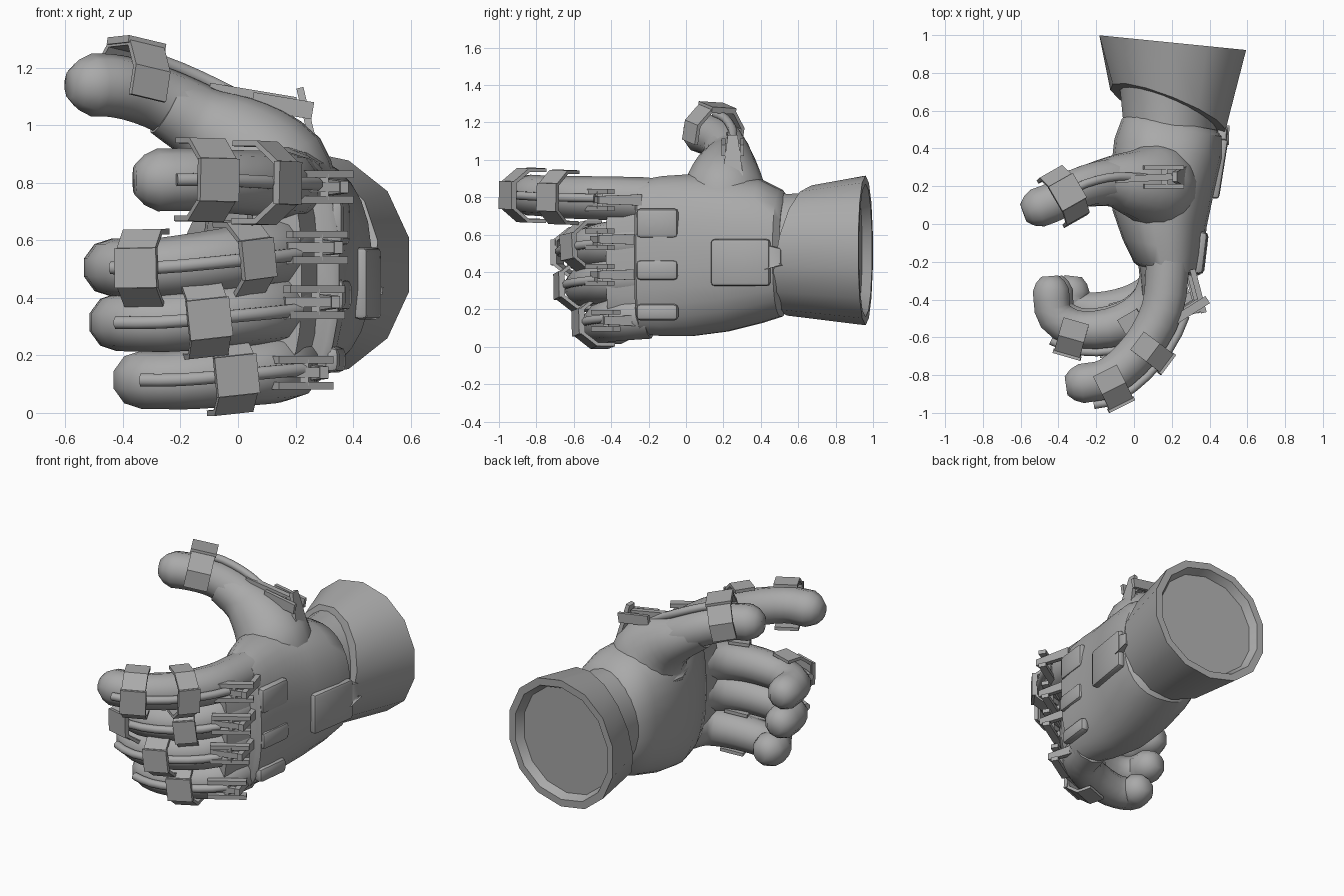
import bpy, bmesh, math
from mathutils import Vector

if "Cube" in bpy.data.objects:
    bpy.data.objects.remove(bpy.data.objects["Cube"])

grey = bpy.data.materials.new("plain grey")
grey.use_nodes = True
grey.diffuse_color = (0.4, 0.4, 0.4, 1)
grey.node_tree.nodes["Principled BSDF"].inputs["Base Color"].default_value = (0.4, 0.4, 0.4, 1)
Z = Vector((0, 0, 1))


def finish(name, bm, angle=35):
    bmesh.ops.recalc_face_normals(bm, faces=bm.faces)
    mesh = bpy.data.meshes.new(name)
    bm.to_mesh(mesh)
    bm.free()
    mesh.materials.append(grey)
    ob = bpy.data.objects.new(name, mesh)
    bpy.context.collection.objects.link(ob)
    bpy.ops.object.select_all(action='DESELECT')
    ob.select_set(True)
    bpy.context.view_layer.objects.active = ob
    if angle:
        bpy.ops.object.shade_smooth_by_angle(angle=math.radians(angle))
    return ob


def loft(name, rings, sides=12, power=2.0, angle=35):
    """Skin rings of (centre, axis, side radius, upright radius)."""
    bm = bmesh.new()
    loops = []
    for centre, axis, rs, ru in rings:
        axis = Vector(axis).normalized()
        side = axis.cross(Z).normalized()
        up = side.cross(axis)
        loop = []
        for i in range(sides):
            a = math.tau * (i + 0.5) / sides
            c, s = math.cos(a), math.sin(a)
            c = math.copysign(abs(c) ** (2 / power), c)
            s = math.copysign(abs(s) ** (2 / power), s)
            loop.append(bm.verts.new(Vector(centre) + side * c * rs + up * s * ru))
        loops.append(loop)
    for a, b in zip(loops, loops[1:]):
        for i in range(sides):
            j = (i + 1) % sides
            bm.faces.new((a[i], a[j], b[j], b[i]))
    bm.faces.new(loops[0])
    bm.faces.new(loops[-1])
    return finish(name, bm, angle)


def smooth_path(points, steps=3):
    """Catmull-Rom curve through the given points."""
    pts = [Vector(p) for p in points]
    pts = [2 * pts[0] - pts[1]] + pts + [2 * pts[-1] - pts[-2]]
    out = []
    for p0, p1, p2, p3 in zip(pts, pts[1:], pts[2:], pts[3:]):
        for k in range(steps):
            t = k / steps
            out.append(0.5 * (2 * p1 + (p2 - p0) * t + (2 * p0 - 5 * p1 + 4 * p2 - p3) * t * t
                              + (3 * p1 - p0 - 3 * p2 + p3) * t ** 3))
    return out + [pts[-2]]


def tangents(path):
    n = len(path) - 1
    return [(path[min(i + 1, n)] - path[max(i - 1, 0)]).normalized() for i in range(n + 1)]


def tube(name, path, radii, sides=10):
    return loft(name, [(p, t, r, r) for p, t, r in zip(path, tangents(path), radii)], sides, angle=46)


def block(name, a, b, width, depth, across=Z, taper=1.0, bevel=0.0):
    """Bar from a to b; width lies along the across direction."""
    a, b = Vector(a), Vector(b)
    d = (b - a).normalized()
    depth_dir = d.cross(Vector(across)).normalized()
    wide = depth_dir.cross(d)
    bm = bmesh.new()
    bmesh.ops.create_cube(bm, size=1)
    for v in bm.verts:
        x, y, z = v.co
        k = taper if x > 0 else 1
        v.co = (a + b) / 2 + d * x * (b - a).length + wide * y * width * k + depth_dir * z * depth
    if bevel:
        bmesh.ops.bevel(bm, geom=bm.edges[:], offset=bevel, segments=2, affect='EDGES', profile=0.5)
    return finish(name, bm)


def bracket(name, centre, axis, dorsal, r, width):
    """Angular clamp wrapped over the back of a finger, with a cap plate."""
    axis = axis.normalized()
    d = (dorsal - axis * dorsal.dot(axis)).normalized()
    s = axis.cross(d)
    half = [(-0.35, 1.18), (0.55, 1.18), (1.28, 0.62)]
    profile = half + [(p, -q) for p, q in reversed(half)]
    bm = bmesh.new()
    rows = [[bm.verts.new(centre + d * p * r + s * q * r + axis * e * width) for p, q in profile]
            for e in (-0.5, 0.5)]
    for i in range(len(profile) - 1):
        bm.faces.new((rows[0][i], rows[0][i + 1], rows[1][i + 1], rows[1][i]))
    solid = finish(name, bm, 0).modifiers.new("thickness", 'SOLIDIFY')
    solid.thickness = 0.02
    solid.offset = 0
    mid = centre + d * (1.28 * r + 0.012)
    block(name + "_cap", mid - axis * width * 0.54, mid + axis * width * 0.54, r * 1.3, 0.025, s)


def finger(name, points, r, clamps, dorsal=None, tendon=(2, -4), flare=0.25):
    """Finger flared at the base with a blunt tip, clamps at path fractions, and a tendon rod."""
    path = smooth_path(points)
    n = len(path)
    radii = [r * (0.95 + flare * max(0, 1 - 1.6 * i / n)) for i in range(n)]
    tans = tangents(path)
    tip, end = path[-1], tans[-1]
    tube(name, path + [tip + end * r * k for k in (0.4, 0.7)],
         radii + [r * 0.76, r * 0.45])
    outs = [dorsal or t.cross(Z) * -1 for t in tans]
    for k, f in enumerate(clamps):
        i = int(f * (n - 1))
        mix = f * (n - 1) - i
        bracket(f"{name}_clamp_{k + 1}", path[i].lerp(path[i + 1], mix), tans[i].lerp(tans[i + 1], mix),
                outs[i].lerp(outs[i + 1], mix), r, 0.14 if k == 0 else 0.12)
    rod = [p + (o - t * o.dot(t)).normalized() * (q + 0.012) for p, t, o, q in zip(path, tans, outs, radii)]
    rod = rod[tendon[0]:tendon[1]]
    tube(name + "_tendon", rod, [0.024] * len(rod), 8)


# Forearm cuff with a slanted front and a recessed, closed opening
FRONT, BACK = (0.4, 1, -0.22), (0.1, 1, 0)
loft("cuff", [((0.18, 0.60, 0.515), FRONT, 0.27, 0.30),
              ((0.18, 0.605, 0.515), FRONT, 0.33, 0.355),
              ((0.205, 0.96, 0.515), BACK, 0.40, 0.40),
              ((0.205, 0.96, 0.515), BACK, 0.355, 0.355),
              ((0.2, 0.91, 0.515), BACK, 0.33, 0.33)], 14, 2.1)

# Wrist and palm shell
loft("wrist", [((0.19, 0.75, 0.51), (0, 1, 0), 0.27, 0.32), ((0.19, 0.55, 0.51), (0, 1, 0), 0.25, 0.31),
               ((0.18, 0.35, 0.51), (0, 1, 0), 0.25, 0.32)], 24)
palm = [(0.54, 0.20, 0.50, 0.24, 0.30), (0.51, 0.20, 0.50, 0.27, 0.34), (0.40, 0.18, 0.51, 0.29, 0.385),
        (0.22, 0.15, 0.50, 0.28, 0.42), (0.03, 0.135, 0.49, 0.255, 0.435), (-0.12, 0.155, 0.485, 0.22, 0.43),
        (-0.235, 0.175, 0.48, 0.18, 0.415), (-0.25, 0.175, 0.48, 0.155, 0.39)]
loft("palm", [((x, y, z), (0.18, 1, 0), rx, rz) for y, x, z, rx, rz in palm], 28, 2.4)
loft("knuckle_web", [((0.16, -0.2, 0.48), (0, 1, 0), 0.14, 0.37),
                     ((0.13, -0.40, 0.47), (0.3, 1, 0), 0.095, 0.33)], 20, 2.8)

# Four fingers, the lower three curled back towards the palm
finger("index_finger", [(0.18, -0.2, 0.785), (0.15, -0.45, 0.795), (0.035, -0.66, 0.80),
                        (-0.13, -0.81, 0.81), (-0.28, -0.845, 0.81)], 0.115, (0.765, 0.48),
       tendon=(3, -1), flare=0.1)
curl = [(0.17, -0.2), (0.10, -0.41), (-0.06, -0.53), (-0.27, -0.56), (-0.415, -0.49), (-0.44, -0.35)]
for name, base, tip, dx, dy, clamps in (("middle_finger", 0.575, 0.505, 0, 0, (0.65, 0.34)),
                                        ("ring_finger", 0.38, 0.315, 0.02, 0.015, (0.475,)),
                                        ("little_finger", 0.17, 0.115, 0.11, 0.105, (0.43,))):
    pts = [(x + dx * i / 5, y + dy * math.sin(math.pi * i / 5), base + (tip - base) * min(1, i / 3))
           for i, (x, y) in enumerate(curl)]
    finger(name, pts, 0.106, clamps, tendon=(3, -4))

# Knuckle hinges: a post, two side bars and a cross pin
for name, dx, dy, z in (("index", 0.02, 0, 0.785), ("middle", 0, 0, 0.575),
                        ("ring", -0.01, 0, 0.385), ("little", -0.05, 0.03, 0.14)):
    for k, dz in (("upper", 0.045), ("lower", -0.045)):
        block(f"{name}_hinge_{k}_bar", (0.37 + dx, dy - 0.40, z + dz), (0.18 + dx, dy - 0.52, z + dz), 0.026, 0.045)
    pin = Vector((0.28 + dx, dy - 0.46, z))
    block(f"{name}_hinge_pin", pin - Z * 0.045, pin + Z * 0.045, 0.03, 0.03, (1, 0, 0))
    block(f"{name}_hinge_post", (0.29 + dx, -0.24, z), (0.35 + dx, dy - 0.47, z), 0.06, 0.03, taper=0.7)
    block(f"{name}_hinge_link", (0.33 + dx, dy - 0.45, z), (0.17 + dx, dy - 0.50, z), 0.035, 0.03)

# Thumb with its broad base
thumb_base = smooth_path([(0.14, 0.2, 0.70), (0.09, 0.205, 0.84), (0.0, 0.215, 0.93),
                          (-0.12, 0.225, 1.0), (-0.25, 0.20, 1.07)])
tube("thumb_base", thumb_base, [0.215, 0.225, 0.23, 0.228, 0.21, 0.195, 0.18, 0.165, 0.15, 0.135,
                                0.125, 0.118, 0.11], 16)
finger("thumb", [(0.0, 0.23, 0.95), (-0.14, 0.23, 1.03), (-0.29, 0.19, 1.10), (-0.42, 0.12, 1.135),
                 (-0.51, 0.085, 1.14)], 0.115, (0.66,), Vector((0.1, 0.12, 1)), (0, -4), 0.1)
block("thumb_tendon_link", (0.2, 0.25, 1.08), (-0.1, 0.235, 1.13), 0.035, 0.035)
for k, y in (("front", 0.2), ("rear", 0.3)):
    block(f"thumb_hinge_{k}_bar", (0.26, y, 1.05), (0.05, y, 1.085), 0.06, 0.022)
block("thumb_hinge_pin", (0.16, 0.2, 1.07), (0.16, 0.3, 1.07), 0.035, 0.035)
block("thumb_hinge_post", (0.285, 0.25, 0.84), (0.215, 0.25, 1.13), 0.13, 0.025, (0, 1, 0), 0.4)

# Raised pads on the back of the hand
block("back_panel", (0.425, 0.135, 0.45), (0.475, 0.45, 0.45), 0.25, 0.05, bevel=0.018)
block("back_panel_clasp", (0.465, 0.43, 0.48), (0.468, 0.51, 0.48), 0.13, 0.05, taper=0.7, bevel=0.012)
for name, x, z, w in (("upper", 0.34, 0.66, 0.16), ("middle", 0.345, 0.41, 0.11), ("lower", 0.325, 0.185, 0.09)):
    block(f"{name}_knuckle_pad", (x - 0.005, -0.265, z), (x + 0.022, -0.04, z), w, 0.06, bevel=0.025)
